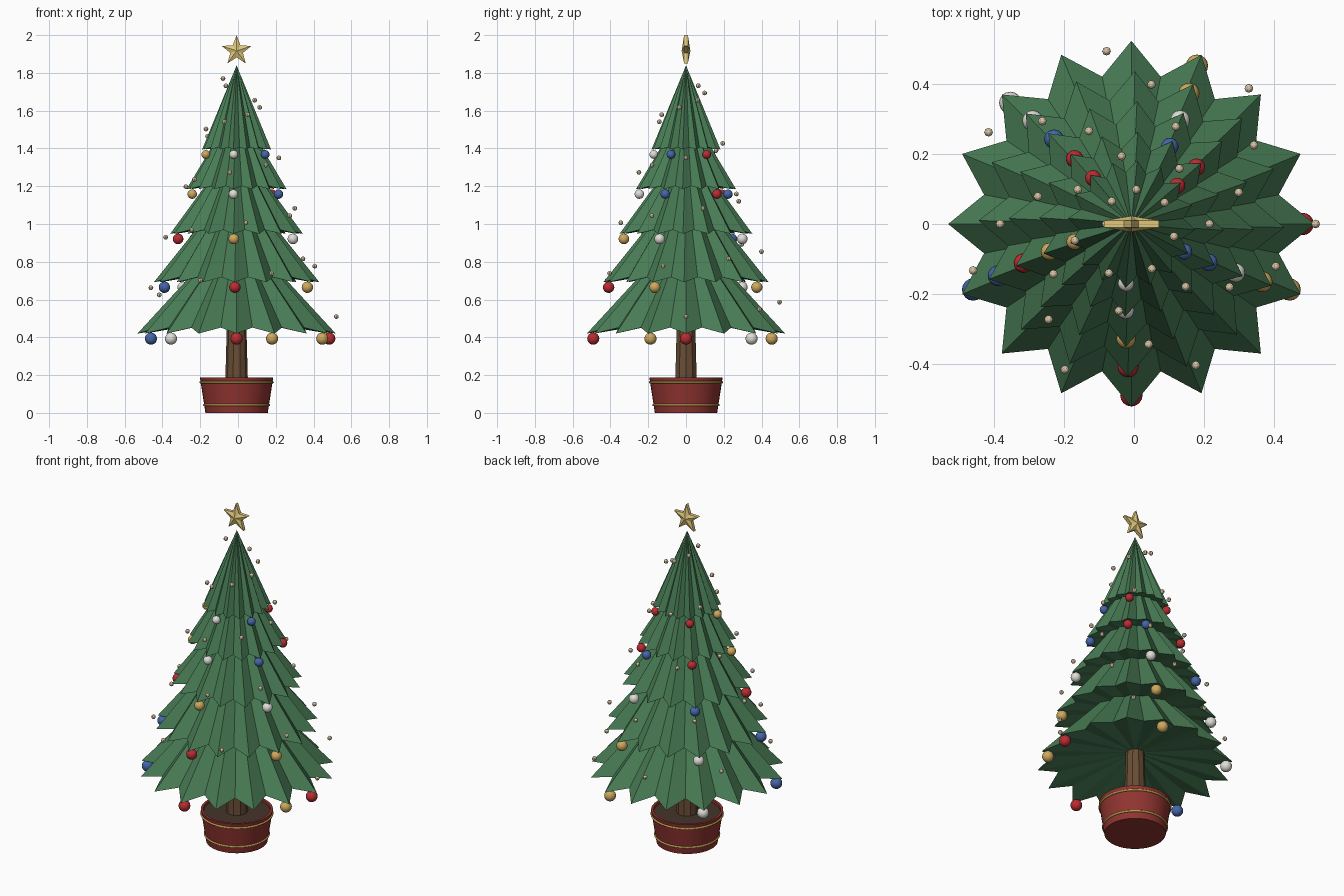
import bpy, bmesh
from math import sin, cos, pi, radians
from mathutils import Matrix, Vector

if "Cube" in bpy.data.objects:
    bpy.data.objects.remove(bpy.data.objects["Cube"])

CX = -0.0075  # tree axis


def mat(name, r, g, b):
    m = bpy.data.materials.new(name)
    m.diffuse_color = (r, g, b, 1)
    m.use_nodes = True
    m.node_tree.nodes["Principled BSDF"].inputs["Base Color"].default_value = m.diffuse_color
    return m


GREEN = mat("needles", 0.065, 0.2, 0.09)
BARK = mat("bark", 0.14, 0.075, 0.035)
POT = mat("pot_red", 0.28, 0.035, 0.03)
SOIL = mat("soil", 0.06, 0.035, 0.025)
BAND = mat("band_gold", 0.5, 0.33, 0.08)
STAR = mat("star_gold", 0.75, 0.58, 0.2)
LIGHT = mat("warm_light", 0.7, 0.56, 0.38)
BAUBLES = [("red", mat("red", 0.5, 0.025, 0.03)),
           ("gold", mat("gold", 0.62, 0.4, 0.11)),
           ("white", mat("white", 0.75, 0.73, 0.68)),
           ("blue", mat("blue", 0.06, 0.13, 0.4))]


def finish(name, bm, material, smooth=None):
    bmesh.ops.recalc_face_normals(bm, faces=bm.faces)
    me = bpy.data.meshes.new(name)
    bm.to_mesh(me)
    bm.free()
    ob = bpy.data.objects.new(name, me)
    bpy.context.collection.objects.link(ob)
    ob.location.x = CX
    me.materials.append(material)
    if smooth:
        bpy.ops.object.select_all(action='DESELECT')
        ob.select_set(True)
        bpy.context.view_layer.objects.active = ob
        bpy.ops.object.shade_smooth_by_angle(angle=radians(smooth))
    return ob


def lathe(name, profile, n, material, smooth=None, closed=False):
    """Revolve (radius, z) points; an open profile gets end caps."""
    bm = bmesh.new()
    rings = [[bm.verts.new((r * cos(2 * pi * k / n), r * sin(2 * pi * k / n), z))
              for k in range(n)] for r, z in profile]
    pairs = list(zip(rings, rings[1:]))
    if closed:
        pairs.append((rings[-1], rings[0]))
    else:
        bm.faces.new(rings[0])
        bm.faces.new(rings[-1])
    for a, b in pairs:
        for k in range(n):
            bm.faces.new((a[k], a[(k + 1) % n], b[(k + 1) % n], b[k]))
    return finish(name, bm, material, smooth)


def spheres(name, items, u, v, material, smooth=None):
    bm = bmesh.new()
    for pos, r in items:
        bmesh.ops.create_uvsphere(bm, u_segments=u, v_segments=v, radius=r,
                                  matrix=Matrix.Translation(pos))
    return finish(name, bm, material, smooth)


def polar(r, a, z):
    return Vector((r * cos(a), r * sin(a), z))


# pot, soil, bands and trunk
lathe("pot", [(0.165, 0), (0.194, 0.187), (0.18, 0.187), (0.178, 0.165)], 40, POT, 40)
lathe("soil", [(0.179, 0.16), (0.179, 0.174)], 40, SOIL, 40)
for name, r, z in (("lower_band", 0.172, 0.042), ("upper_band", 0.191, 0.162)):
    ring = [(r + 0.006 * cos(k * pi / 4), z + 0.006 * sin(k * pi / 4)) for k in range(8)]
    lathe(name, ring, 40, BAND, 60, closed=True)
lathe("trunk", [(0.06, 0.16), (0.048, 0.6)], 10, BARK)

# pleated foliage tiers: tip radius, tip z, apex z, bauble radius
TIERS = [(0.525, 0.42, 0.99, 0.032), (0.438, 0.692, 1.24, 0.030), (0.352, 0.948, 1.43, 0.028),
         (0.265, 1.185, 1.63, 0.025), (0.183, 1.395, 1.84, 0.023)]
N = 16
hung = {}
for i, (r, z, top, br) in enumerate(TIERS):
    rot = 0.37 * i
    bm = bmesh.new()
    apex = bm.verts.new((0, 0, top))
    under = bm.verts.new((0, 0, z + 0.16 * r))
    rim = []
    for k in range(2 * N):
        a = rot + k * pi / N
        rim.append(bm.verts.new(polar(r, a, z) if k % 2 == 0 else polar(0.82 * r, a, z + 0.06 * r)))
    for k in range(2 * N):
        a, b = rim[k], rim[(k + 1) % (2 * N)]
        bm.faces.new((a, b, apex))
        bm.faces.new((b, a, under))
    finish(f"foliage_tier_{i + 1}", bm, GREEN)
    # a bauble under every third tip
    for j in range(N):
        if (i + j) % 3 == 0:
            p = polar(r * 0.935, rot + j * 2 * pi / N, z - 0.027)
            hung.setdefault((j // 3 + i) % 4, []).append((p, br))

for c, items in hung.items():
    spheres(f"{BAUBLES[c][0]}_baubles", items, 16, 10, BAUBLES[c][1], 60)

# spiral string of lights
LN = 34
spheres("string_lights",
        [(polar(0.528 - 0.456 * k / (LN - 1), 9 * pi * k / (LN - 1), 0.51 + 1.26 * k / (LN - 1)), 0.0125)
         for k in range(LN)], 8, 6, LIGHT)

# faceted five-pointed star
bm = bmesh.new()
ZC = 1.917
sides = []
for s in (-1, 1):
    ring = []
    for k in range(10):
        r = 0.083 if k % 2 == 0 else 0.035
        a = pi / 2 + k * pi / 5
        ring.append(bm.verts.new((r * cos(a), s * 0.01, ZC + r * sin(a))))
    mid = bm.verts.new((0, s * 0.023, ZC))
    for k in range(10):
        bm.faces.new((ring[k], ring[(k + 1) % 10], mid))
    sides.append(ring)
for k in range(10):
    m = (k + 1) % 10
    bm.faces.new((sides[0][k], sides[0][m], sides[1][m], sides[1][k]))
finish("star_topper", bm, STAR)
